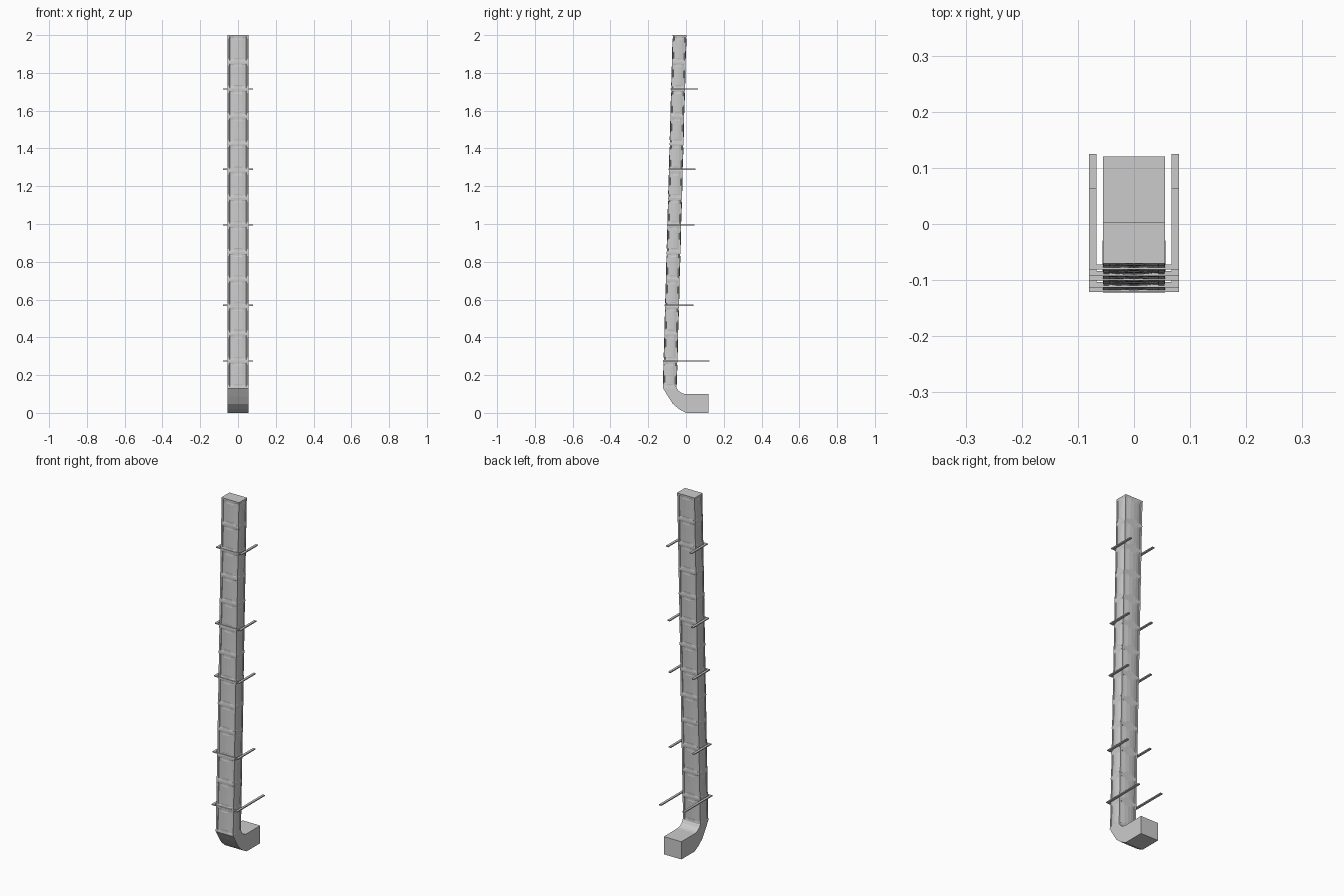
import bpy, bmesh, math

if "Cube" in bpy.data.objects:
    bpy.data.objects.remove(bpy.data.objects["Cube"])

HX, HY = 0.054, 0.035          # half width and half depth of the pipe
Z0, Z1, COUNT = 0.13, 2.0, 13
PITCH = (Z1 - Z0) / COUNT


def centre_y(z):
    return -0.086 + 0.052 * (z - Z0) / (Z1 - Z0)


def finish(name, bm):
    bmesh.ops.remove_doubles(bm, verts=bm.verts, dist=1e-5)
    bmesh.ops.recalc_face_normals(bm, faces=bm.faces)
    mesh = bpy.data.meshes.new(name)
    bm.to_mesh(mesh)
    bm.free()
    ob = bpy.data.objects.new(name, mesh)
    bpy.context.collection.objects.link(ob)
    return ob


def add_box(bm, lo, hi):
    vs = bmesh.ops.create_cube(bm, size=1)['verts']
    for v in vs:
        for i in range(3):
            v.co[i] = (lo[i] + hi[i]) / 2 + v.co[i] * (hi[i] - lo[i])


def relief(u, v):
    """Pressed panel with curved ends and a gently bulging middle."""
    edge = 0.93 - 0.22 * max(0, 1 - u * u)
    if abs(u) > 0.8 or abs(v) > edge:
        return 0.0
    return -0.003 + 0.005 * (1 - (u / 0.8) ** 2)


# Pipe lengths with pressed panels on all four faces
US = [-1, -0.81, -0.78, -0.4, 0, 0.4, 0.78, 0.81, 1]
VS = [-1, -0.88, -0.8, -0.73, -0.68, 0, 0.68, 0.73, 0.8, 0.88, 1]
for k in range(COUNT):
    bm = bmesh.new()
    zb = Z0 + k * PITCH
    rings = []
    for v in VS:
        z = zb + (v + 1) / 2 * PITCH
        flare = 0.0015 * abs(v) ** 6
        ring = []
        for side in range(4):
            for u in US[:-1]:
                d = relief(u, v) + flare
                hx, hy = HX + flare, HY + flare
                x, y = [(u * hx, -HY - d), (HX + d, u * hy),
                        (-u * hx, HY + d), (-HX - d, -u * hy)][side]
                ring.append(bm.verts.new((x, centre_y(z) + y, z)))
        rings.append(ring)
    n = len(rings[0])
    for a, b in zip(rings, rings[1:]):
        for i in range(n):
            j = (i + 1) % n
            bm.faces.new((a[i], a[j], b[j], b[i]))
    if k == COUNT - 1:
        bm.faces.new(rings[-1])
    finish(f"pipe_length_{k + 1}", bm)

# Outlet elbow: pairs of inner and outer (y, z) points
path = [((0.12, 0.10), (0.12, 0.0)), ((0.0, 0.10), (0.0, 0.0)),
        ((-0.015, 0.102), (-0.037, 0.02)), ((-0.028, 0.108), (-0.07, 0.048)),
        ((-0.040, 0.118), (-0.096, 0.088)), ((-0.05, 0.133), (-0.121, 0.13))]
bm = bmesh.new()
rings = []
for (yi, zi), (yo, zo) in path:
    rings.append([bm.verts.new(p) for p in
                  ((-0.055, yi, zi), (0.055, yi, zi), (0.055, yo, zo), (-0.055, yo, zo))])
for a, b in zip(rings, rings[1:]):
    for i in range(4):
        j = (i + 1) % 4
        bm.faces.new((a[i], a[j], b[j], b[i]))
bm.faces.new(rings[0])
bm.faces.new(rings[-1])
finish("outlet_elbow", bm)

# Wall brackets: a front strap with two prongs reaching back
for i, (z, back) in enumerate([(0.275, 0.125), (0.57, 0.04), (0.995, 0.044),
                               (1.29, 0.05), (1.715, 0.063)]):
    bm = bmesh.new()
    front = centre_y(z) - HY - 0.004
    t = 0.003
    add_box(bm, (-0.08, front, z - t), (0.08, front + 0.009, z + t))
    for s in (-1, 1):
        xs = sorted((s * 0.067, s * 0.08))
        add_box(bm, (xs[0], front + 0.009, z - t), (xs[1], back, z + t))
    finish(f"wall_bracket_{i + 1}", bm)
